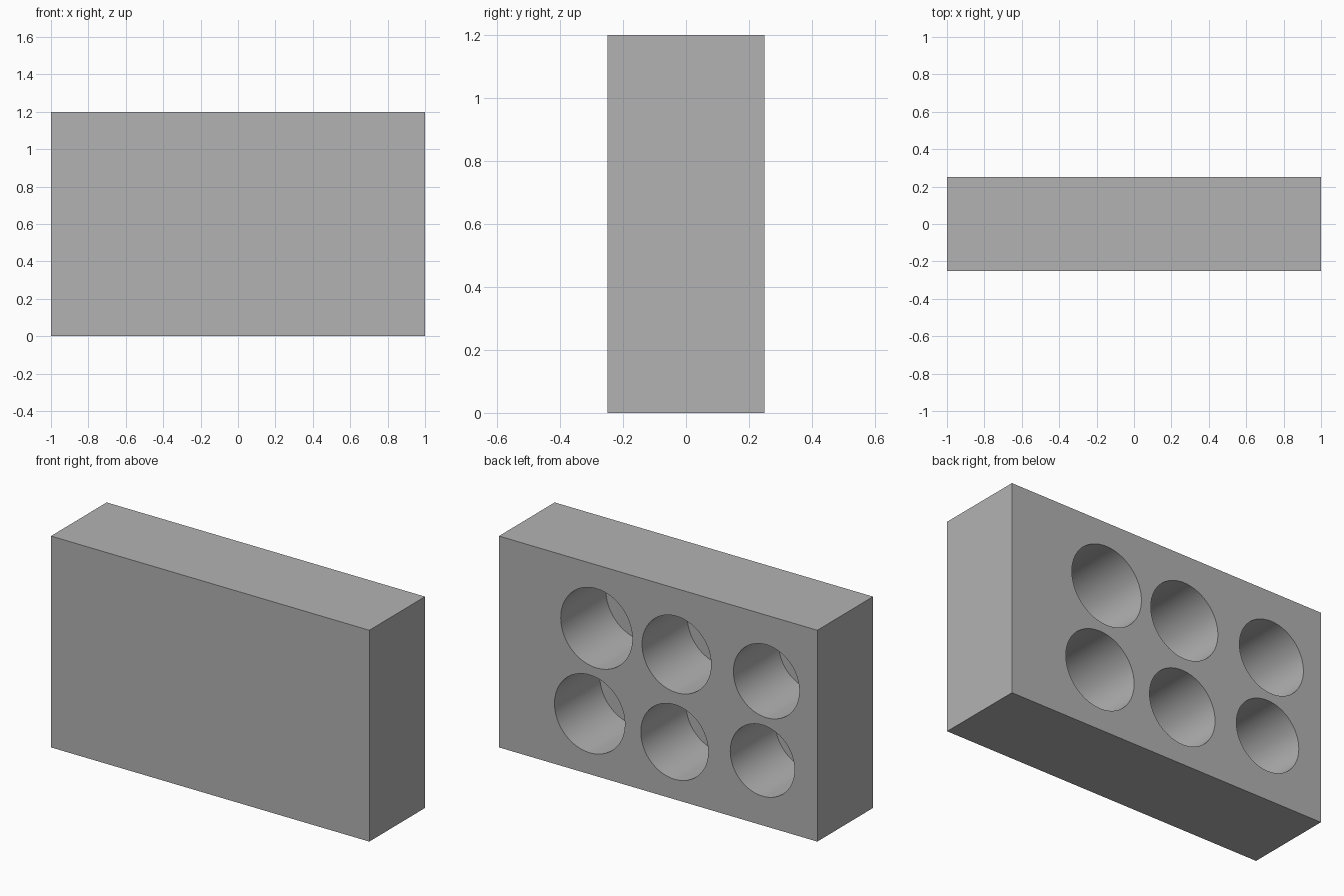
import bpy
import math

cube = bpy.data.objects.get("Cube")
if cube:
    bpy.data.objects.remove(cube, do_unlink=True)

WIDTH, DEPTH, HEIGHT = 2.0, 0.5, 1.2
HOLE_DEPTH = 0.406
BACK = DEPTH / 2

# Blind round holes in the back face: x, z, radius
HOLES = [
    (0.387, 0.84, 0.225), (0.43, 0.343, 0.221),
    (-0.116, 0.826, 0.217), (-0.103, 0.326, 0.212),
    (-0.68, 0.825, 0.207), (-0.655, 0.368, 0.202),
]

grey = bpy.data.materials.new("plain grey")
grey.use_nodes = True
colour = (0.448, 0.448, 0.448, 1)
grey.diffuse_color = colour
grey.node_tree.nodes["Principled BSDF"].inputs["Base Color"].default_value = colour

# Solid rectangular block
bpy.ops.mesh.primitive_cube_add(size=1, location=(0, 0, HEIGHT / 2))
block = bpy.context.object
block.name = "holder_block"
block.scale = (WIDTH, DEPTH, HEIGHT)
bpy.ops.object.transform_apply(location=True, rotation=True, scale=True)
block.data.materials.append(grey)

# Cylinder cutters reach past the back face and stop short of the front
OVERSHOOT = 0.1
length = HOLE_DEPTH + OVERSHOOT
cutters = []
for x, z, radius in HOLES:
    bpy.ops.mesh.primitive_cylinder_add(
        vertices=96, radius=radius, depth=length,
        location=(x, BACK + OVERSHOOT - length / 2, z),
        rotation=(math.pi / 2, 0, 0))
    cutter = bpy.context.object
    cutter.name = "hole_cutter"
    cutter.hide_render = True
    cutter.data.materials.append(grey)
    cutters.append(cutter)
    cut = block.modifiers.new("round hole", 'BOOLEAN')
    cut.operation = 'DIFFERENCE'
    cut.solver = 'EXACT'
    cut.object = cutter

# Apply the cuts and discard the cutters
bpy.ops.object.select_all(action='DESELECT')
block.select_set(True)
bpy.context.view_layer.objects.active = block
for name in [m.name for m in block.modifiers]:
    bpy.ops.object.modifier_apply(modifier=name)
for cutter in cutters:
    bpy.data.objects.remove(cutter, do_unlink=True)

# Smooth hole walls, crisp edges
bpy.ops.object.shade_smooth_by_angle(angle=math.radians(30))
